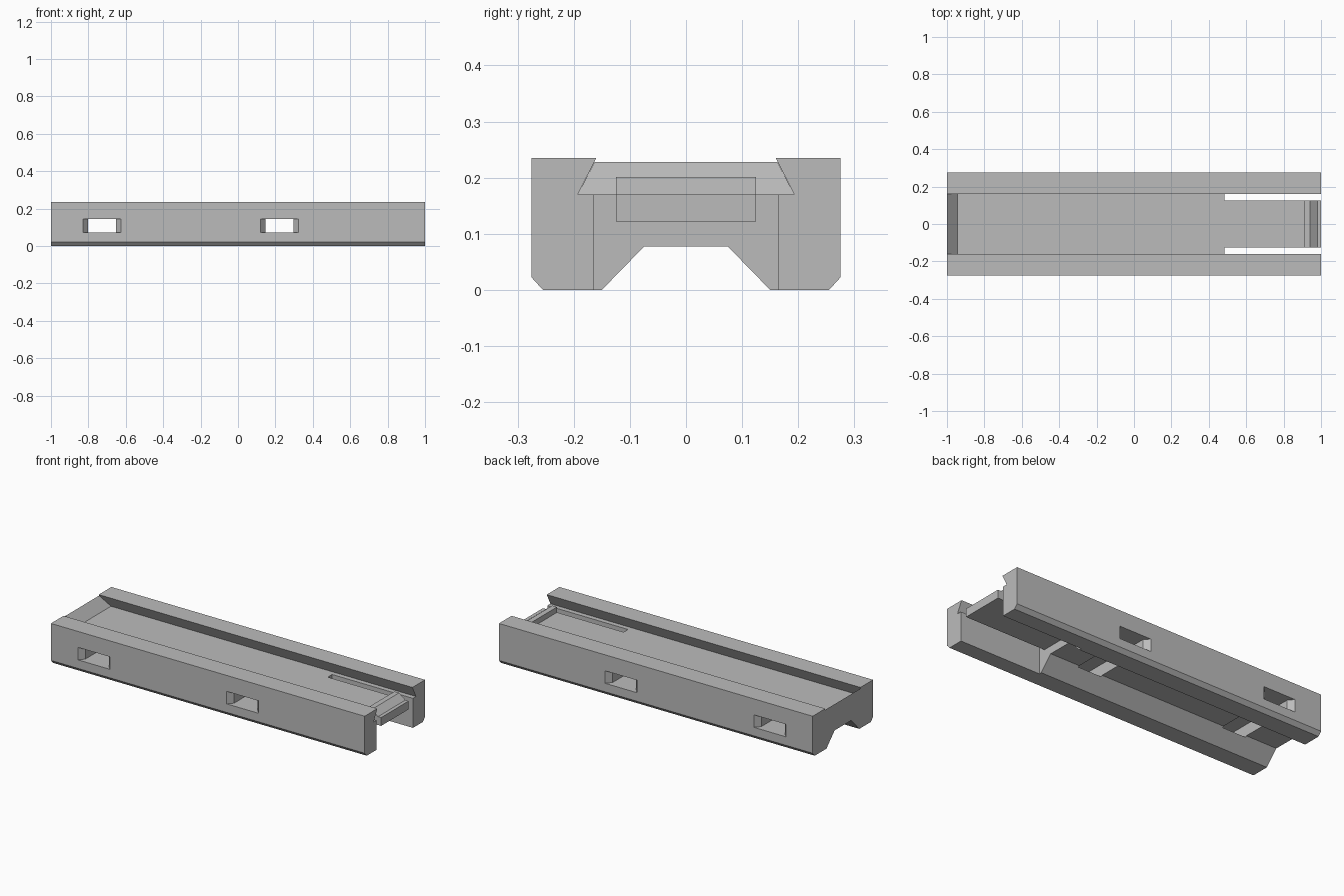
import bpy
import bmesh
from mathutils import Vector

cube = bpy.data.objects.get("Cube")
if cube:
    bpy.data.objects.remove(cube, do_unlink=True)

grey = bpy.data.materials.new("plain_grey")
grey.use_nodes = True
colour = (0.5, 0.5, 0.5, 1)
grey.diffuse_color = colour
grey.node_tree.nodes["Principled BSDF"].inputs["Base Color"].default_value = colour


def prism(name, points, axis, start, end):
    """Extrude a 2D outline along x, y or z."""
    def place(u, v):
        return {"x": (start, u, v), "y": (u, start, v), "z": (u, v, start)}[axis]
    bm = bmesh.new()
    face = bm.faces.new([bm.verts.new(place(u, v)) for u, v in points])
    new = bmesh.ops.extrude_face_region(bm, geom=[face])["geom"]
    shift = Vector([(end - start) * (a == axis) for a in "xyz"])
    bmesh.ops.translate(bm, vec=shift, verts=[g for g in new if isinstance(g, bmesh.types.BMVert)])
    bmesh.ops.recalc_face_normals(bm, faces=bm.faces)
    mesh = bpy.data.meshes.new(name)
    bm.to_mesh(mesh)
    bm.free()
    mesh.materials.append(grey)
    obj = bpy.data.objects.new(name, mesh)
    bpy.context.collection.objects.link(obj)
    return obj


def mirrored(half):
    return half + [(-u, v) for u, v in reversed(half)]


def cut(target, cutter):
    cutter.hide_render = True
    cutter.hide_viewport = True
    mod = target.modifiers.new(cutter.name, "BOOLEAN")
    mod.operation = "DIFFERENCE"
    mod.solver = "EXACT"
    mod.object = cutter


# Main rail: dovetail groove on top, tapered channel underneath
floor, pocket_x = 0.17, 0.485
half = [(0.075, 0.077), (0.15, 0), (0.255, 0), (0.275, 0.022),
        (0.275, 0.235), (0.16, 0.235), (0.193, floor)]
body = prism("rail_body", mirrored(half), "x", -1, 1)

# Open pocket around the latch
w = 0.165
cut(body, prism("pocket_cutter", [(-w, -0.1), (w, -0.1), (w, 0.2), (-w, 0.2)],
                "x", pocket_x, 1.1))

# Cross slots with flared mouths
for i, x in enumerate((-0.727, 0.222)):
    side = [(0.075, -0.245), (0.102, -0.275), (0.102, -0.3)]
    right = side[::-1] + [(u, -v) for u, v in side]
    outline = [(x + u, v) for u, v in mirrored(right)]
    cut(body, prism(f"slot_cutter_{i + 1}", outline, "z", 0.071, 0.143))

# Springy latch tongue with a raised catch
catch = [(pocket_x, 0.122), (1, 0.122), (1, floor), (0.98, floor),
         (0.94, 0.201), (0.91, 0.201), (0.91, floor), (pocket_x, floor)]
prism("latch_tongue", catch, "y", -0.125, 0.125)

# Sloped end stop, narrowed upward to fit the dovetail
stop = prism("end_stop", [(-1, floor), (-0.945, floor), (-1, 0.228)], "y", -0.193, 0.193)
for v in stop.data.vertices:
    if v.co.z > 0.2:
        v.co.y *= 0.163 / 0.193
